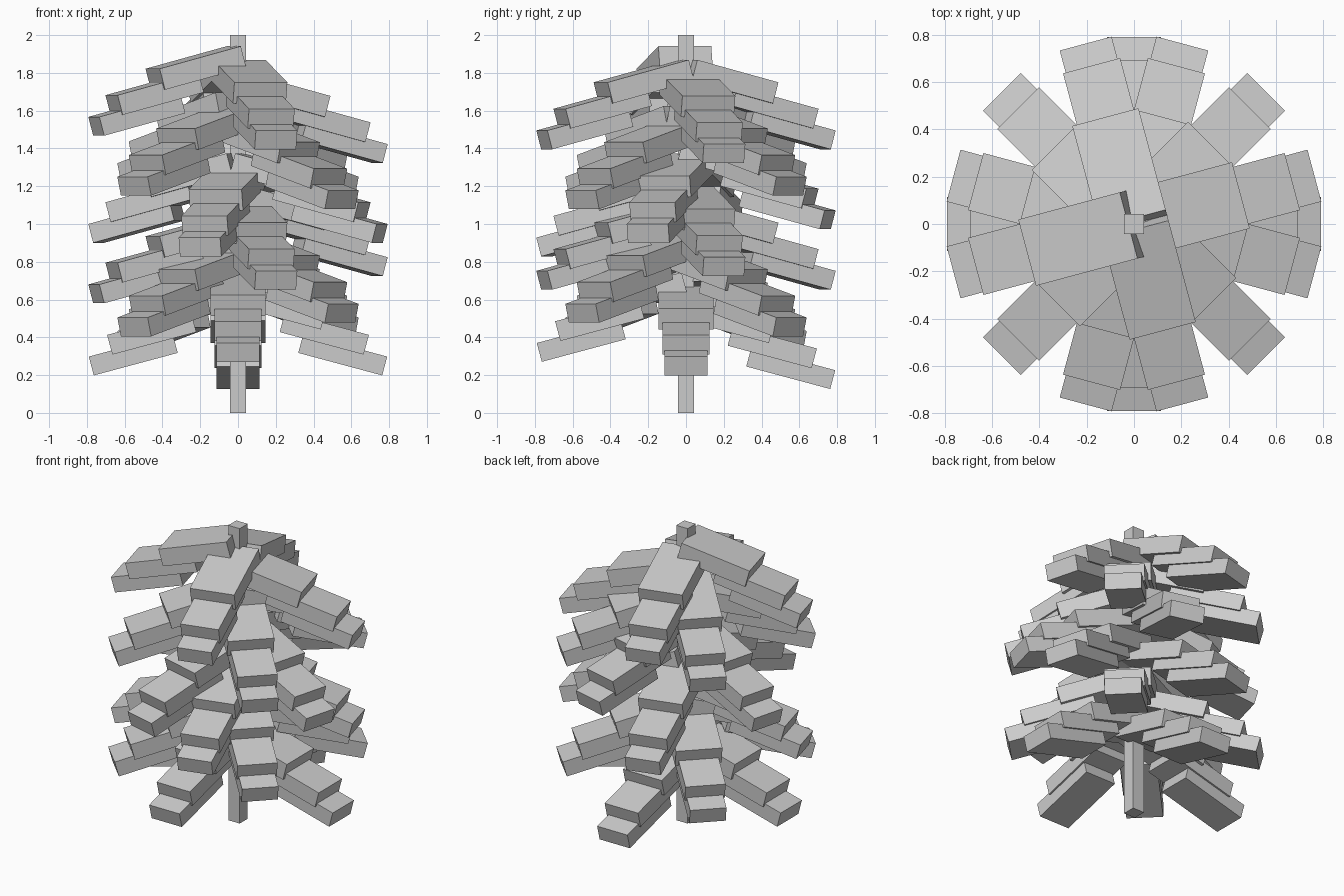
import bpy
import bmesh
import math
from mathutils import Matrix

cube = bpy.data.objects.get("Cube")
if cube:
    bpy.data.objects.remove(cube, do_unlink=True)

# One plain grey for everything
grey = bpy.data.materials.new("plain grey")
grey.use_nodes = True
colour = (0.6, 0.6, 0.6, 1)
grey.diffuse_color = colour
grey.node_tree.nodes["Principled BSDF"].inputs["Base Color"].default_value = colour

PITCH = math.radians(15)
LENGTH = 0.46
# Slabs of a branch: outer top edge radius, its height above the tip, width, thickness
SLABS = [(0.468, 0.255, 0.29, 0.115),
         (0.693, 0.115, 0.25, 0.108),
         (0.79, 0.0, 0.227, 0.103)]
# Whorls: heading of the highest branch, mean tip height
WHORLS = [(195, 1.495), (135, 1.25), (75, 1.0), (15, 0.752), (315, 0.505), (270, 0.298)]
RISE = 0.072


def add_box(bm, size, matrix):
    bmesh.ops.create_cube(bm, size=1, matrix=matrix @ Matrix.Diagonal((*size, 1)))


def finish(bm, name):
    mesh = bpy.data.meshes.new(name)
    bm.to_mesh(mesh)
    bm.free()
    mesh.materials.append(grey)
    obj = bpy.data.objects.new(name, mesh)
    bpy.context.collection.objects.link(obj)


def add_branch(name, heading, tip):
    """Three overlapping slabs stepping outward and down."""
    bm = bmesh.new()
    turn = Matrix.Rotation(math.radians(heading), 4, 'Z')
    tilt = Matrix.Rotation(PITCH, 4, 'Y')
    for radius, height, width, thick in SLABS:
        corner = Matrix.Translation((radius, 0, tip + height))
        inset = Matrix.Translation((-LENGTH / 2, 0, -thick / 2))
        add_box(bm, (LENGTH, width, thick), turn @ corner @ tilt @ inset)
    finish(bm, name)


# Trunk
trunk = bmesh.new()
add_box(trunk, (0.086, 0.086, 2), Matrix.Translation((0, 0, 1)))
finish(trunk, "trunk")

# Whorls of four branches, each whorl leaning to one side
for w, (heading, height) in enumerate(WHORLS):
    for b in range(4):
        lift = RISE * math.cos(b * math.pi / 2)
        add_branch(f"branch_{w + 1}_{b + 1}", heading + 90 * b, height + lift)
